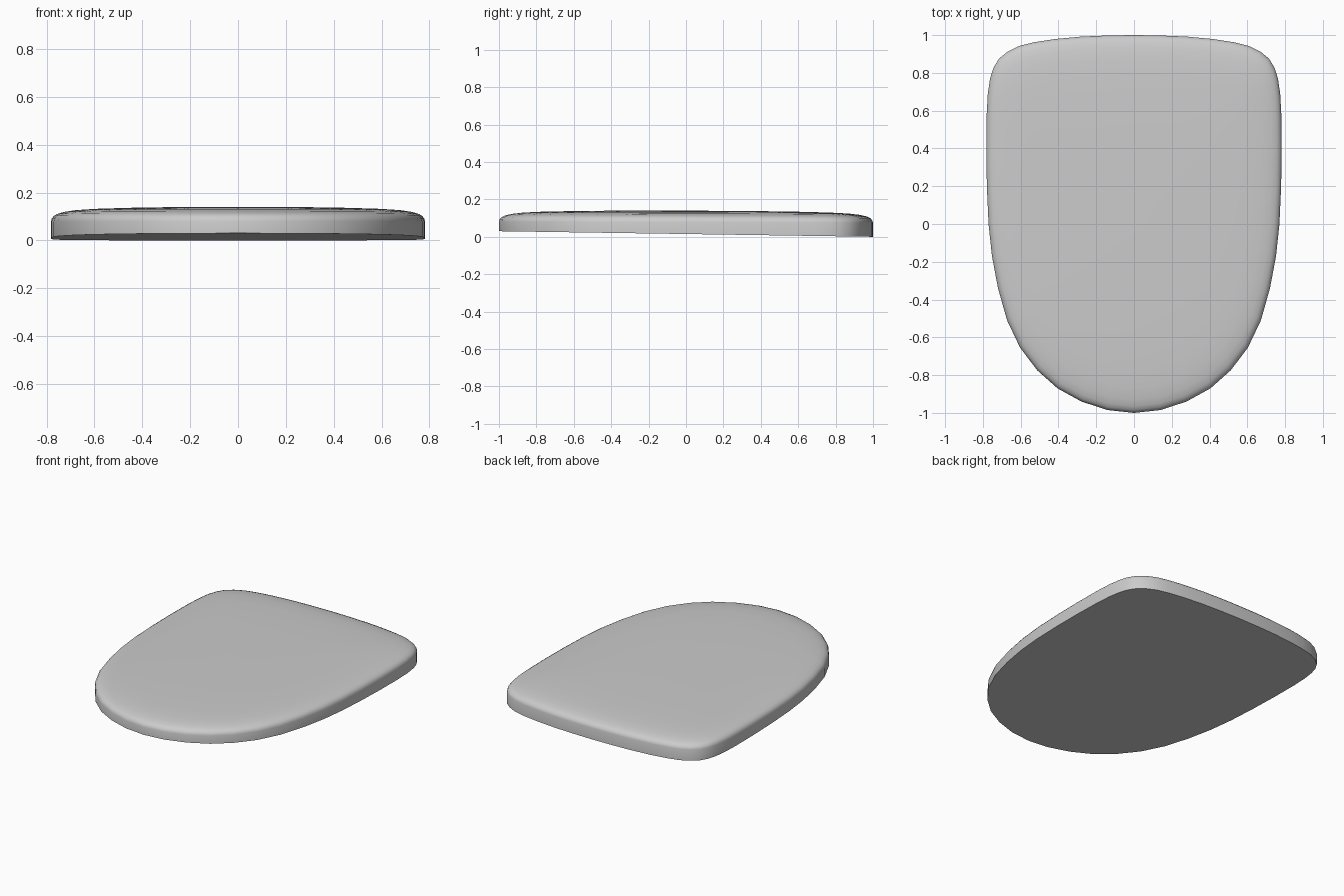
import bpy, bmesh

if "Cube" in bpy.data.objects:
    bpy.data.objects.remove(bpy.data.objects["Cube"])

# Right half of the plan outline, from back centre to front centre
half = [(0, 1.0), (.14, .998), (.28, .992), (.42, .979), (.53, .962), (.61, .942),
        (.67, .912), (.715, .875), (.745, .825), (.762, .77), (.774, .69), (.78, .58),
        (.782, .4), (.779, .2), (.77, 0), (.752, -.17), (.72, -.34), (.672, -.51),
        (.603, -.655), (.512, -.775), (.405, -.87), (.278, -.94), (.14, -.985), (0, -1.0)]
outline = half + [(-x, y) for x, y in half[-2:0:-1]]
n = len(outline)

# Rounded edge and shallow dome: (scale of outline, height)
dome = [(1, .078), (.996, .091), (.985, .103), (.965, .112), (.93, .120), (.87, .127),
        (.77, .132), (.6, .136), (.4, .1385), (.2, .1395)]

bm = bmesh.new()


def ring(scale, height):
    return [bm.verts.new((x * scale, y * scale, height(y * scale))) for x, y in outline]


# Underside slopes up towards the front
rings = [ring(1, lambda y: .015 - .015 * y)]
for s, h in dome:
    rings.append(ring(s, lambda y: h - .003 * y))

# Wall and dome surfaces, crown and flat underside
for a, b in zip(rings, rings[1:]):
    for i in range(n):
        j = (i + 1) % n
        bm.faces.new((a[i], a[j], b[j], b[i]))
crown = bm.verts.new((0, 0, .14))
for i in range(n):
    bm.faces.new((rings[-1][i], rings[-1][(i + 1) % n], crown))
bm.faces.new(rings[0])
bmesh.ops.recalc_face_normals(bm, faces=bm.faces)

mesh = bpy.data.meshes.new("lid")
bm.to_mesh(mesh)
bm.free()
lid = bpy.data.objects.new("lid", mesh)
bpy.context.collection.objects.link(lid)
bpy.context.view_layer.objects.active = lid
lid.select_set(True)
bpy.ops.object.shade_smooth_by_angle(angle=0.7)
